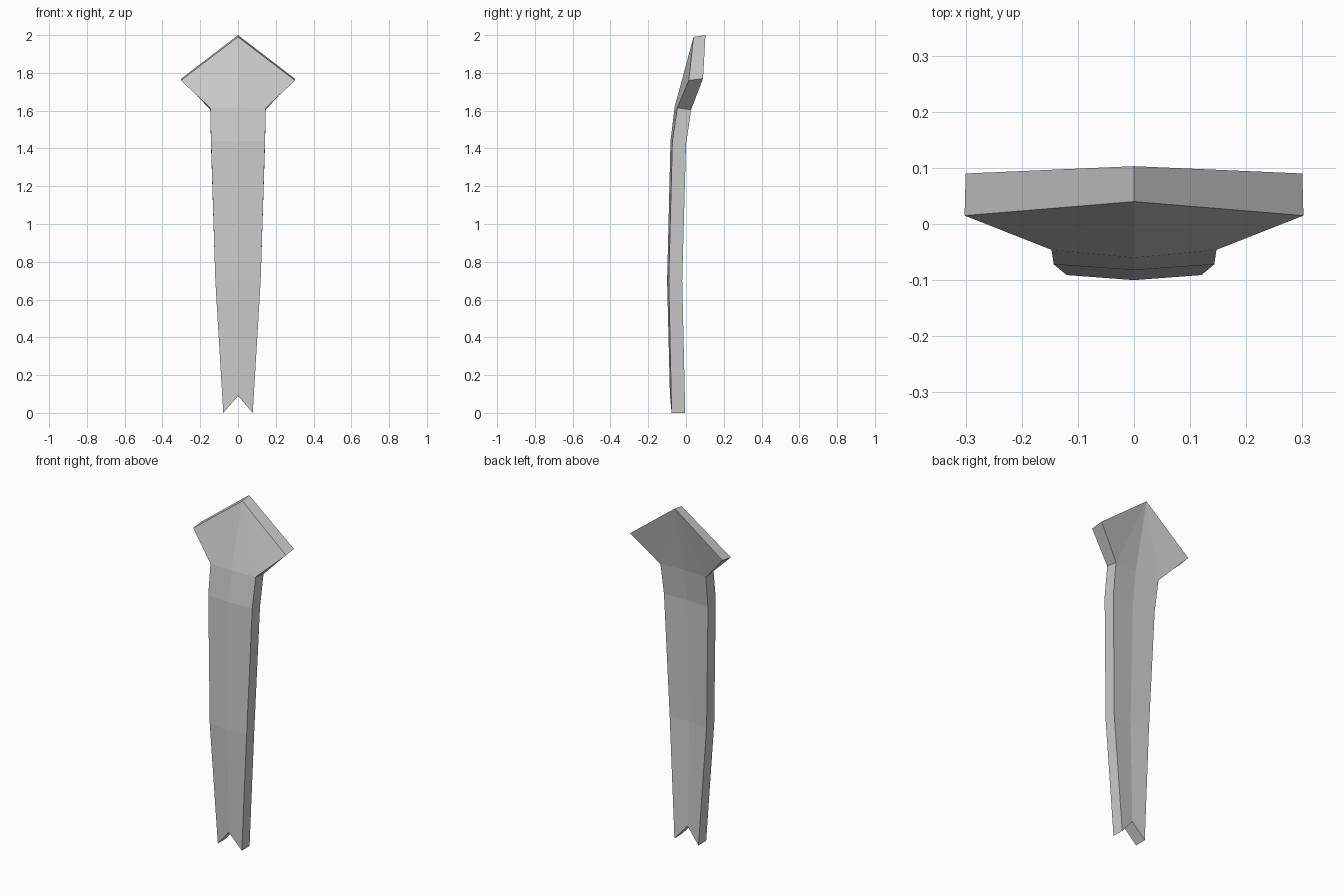
import bpy, bmesh

if "Cube" in bpy.data.objects:
    bpy.data.objects.remove(bpy.data.objects["Cube"])

# Right half outline: spine points (y, z) and edge points (x, y, z), bottom to top
FRONT_SPINE = [(-0.085, 0.09), (-0.10, 0.70), (-0.082, 1.44), (-0.06, 1.62)]
FRONT_EDGE = [(0.078, -0.076, 0.0), (0.12, -0.091, 0.70), (0.143, -0.072, 1.44),
              (0.147, -0.046, 1.615), (0.302, 0.015, 1.76)]
BACK_SPINE = [(-0.014, 0.09), (-0.029, 0.70), (-0.009, 1.42), (0.013, 1.605)]
BACK_EDGE = [(0.078, -0.004, 0.0), (0.12, -0.02, 0.70), (0.143, 0.0, 1.42),
             (0.147, 0.027, 1.605), (0.30, 0.09, 1.77)]

bm = bmesh.new()


def layer(spine, edge, tip):
    """Half of one face of the plate; returns its outer boundary loop."""
    s = [bm.verts.new((0, y, z)) for y, z in spine]
    e = [bm.verts.new(p) for p in edge]
    t = bm.verts.new((0, *tip))
    for i in range(3):
        bm.faces.new((s[i], e[i], e[i + 1], s[i + 1]))
    # Diamond head fans out from the tip
    bm.faces.new((s[3], e[3], t))
    bm.faces.new((e[3], e[4], t))
    return [s[0], *e, t]


front = layer(FRONT_SPINE, FRONT_EDGE, (0.04, 1.99))
back = layer(BACK_SPINE, BACK_EDGE, (0.103, 2.0))

# Rim joining the front and back layers, notch to tip
for i in range(len(front) - 1):
    bm.faces.new((front[i], back[i], back[i + 1], front[i + 1]))

# Mirror to the left half and weld the spine
geom = bm.verts[:] + bm.edges[:] + bm.faces[:]
bmesh.ops.mirror(bm, geom=geom, axis='X', merge_dist=0.0001)
bmesh.ops.remove_doubles(bm, verts=bm.verts[:], dist=0.0001)
bmesh.ops.recalc_face_normals(bm, faces=bm.faces[:])

mesh = bpy.data.meshes.new("notched_blade")
bm.to_mesh(mesh)
bm.free()
blade = bpy.data.objects.new("notched_blade", mesh)
bpy.context.collection.objects.link(blade)
